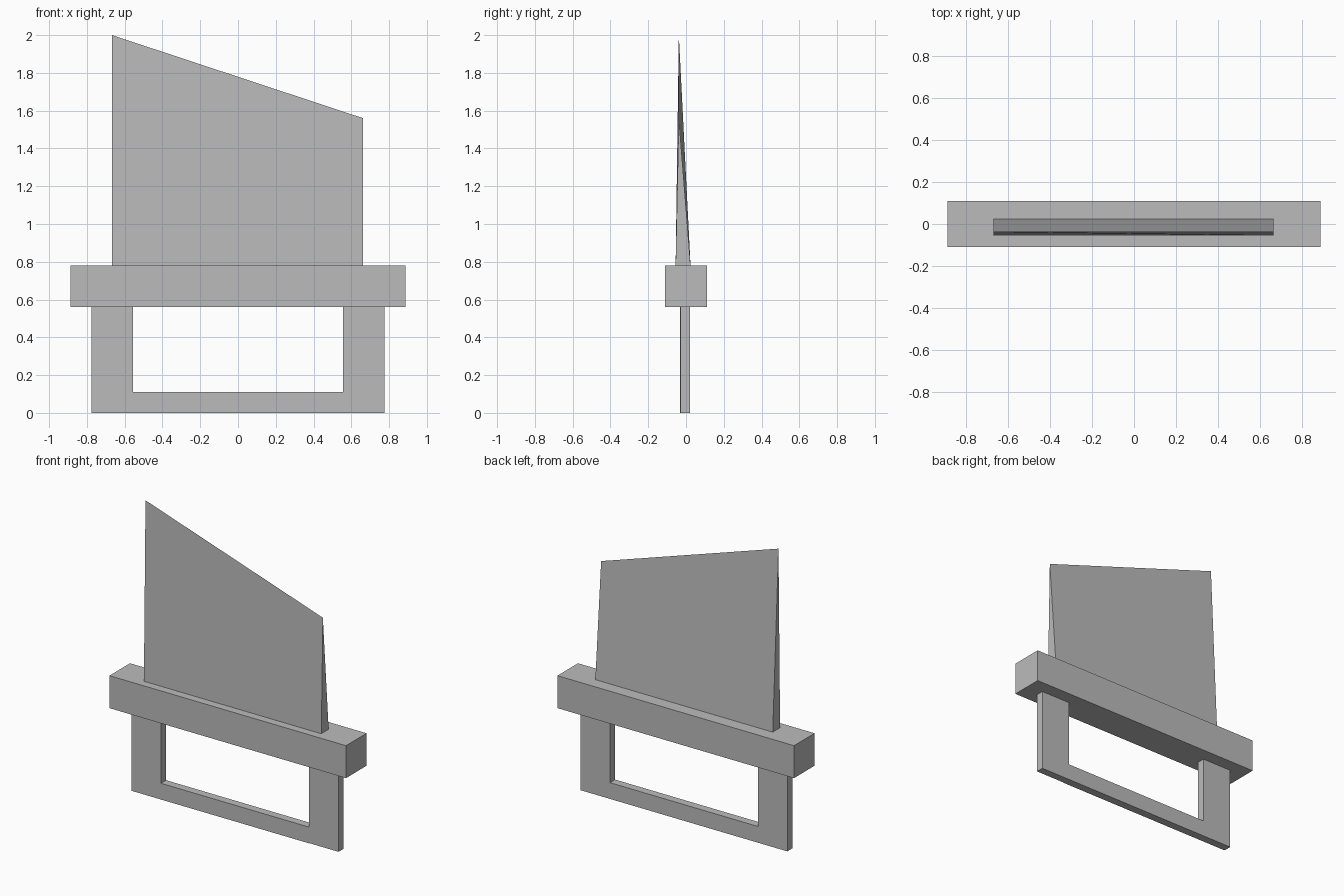
import bpy
import bmesh

cube = bpy.data.objects.get("Cube")
if cube:
    bpy.data.objects.remove(cube)

grey = bpy.data.materials.new("plain grey")
grey.use_nodes = True
colour = (0.5, 0.5, 0.5, 1)
grey.diffuse_color = colour
grey.node_tree.nodes["Principled BSDF"].inputs["Base Color"].default_value = colour


def add_part(name, bm):
    bmesh.ops.recalc_face_normals(bm, faces=bm.faces)
    mesh = bpy.data.meshes.new(name)
    bm.to_mesh(mesh)
    bm.free()
    mesh.materials.append(grey)
    obj = bpy.data.objects.new(name, mesh)
    bpy.context.collection.objects.link(obj)
    return obj


def prism(name, outline, front, back):
    """Extrude an (x, z) outline from front to back along y."""
    bm = bmesh.new()
    face = bm.faces.new([bm.verts.new((x, front, z)) for x, z in outline])
    result = bmesh.ops.extrude_face_region(bm, geom=[face])
    verts = [g for g in result["geom"] if isinstance(g, bmesh.types.BMVert)]
    bmesh.ops.translate(bm, verts=verts, vec=(0, back - front, 0))
    return add_part(name, bm)


def rectangle(x0, x1, z0, z1):
    return [(x0, z0), (x1, z0), (x1, z1), (x0, z1)]


beam_bottom, beam_top = 0.56, 0.78
leg_in, leg_out, rail_top = 0.555, 0.775, 0.11

# Wide cross beam
prism("cross_beam", rectangle(-0.887, 0.887, beam_bottom, beam_top), -0.11, 0.11)

# Lower frame: one leg and the rail form an L, the other leg is set back a hair
prism("right_leg_and_bottom_rail",
      [(-leg_out, 0), (leg_in, 0), (leg_in, rail_top), (-leg_in, rail_top),
       (-leg_in, beam_bottom), (-leg_out, beam_bottom)], -0.033, 0.022)
prism("left_leg", rectangle(leg_in, leg_out, 0, beam_bottom), -0.030, 0.022)

# Tapered blade: thick at the beam, sharp along its sloping top edge
bm = bmesh.new()
ends = []
for x, top in ((-0.667, 2.0), (0.663, 1.56)):
    ends.append([bm.verts.new((x, y, z)) for y, z in
                 ((-0.055, beam_top), (0.024, beam_top), (-0.038, top))])
    bm.faces.new(ends[-1])
for i in range(3):
    j = (i + 1) % 3
    bm.faces.new((ends[0][i], ends[0][j], ends[1][j], ends[1][i]))
add_part("blade", bm)
